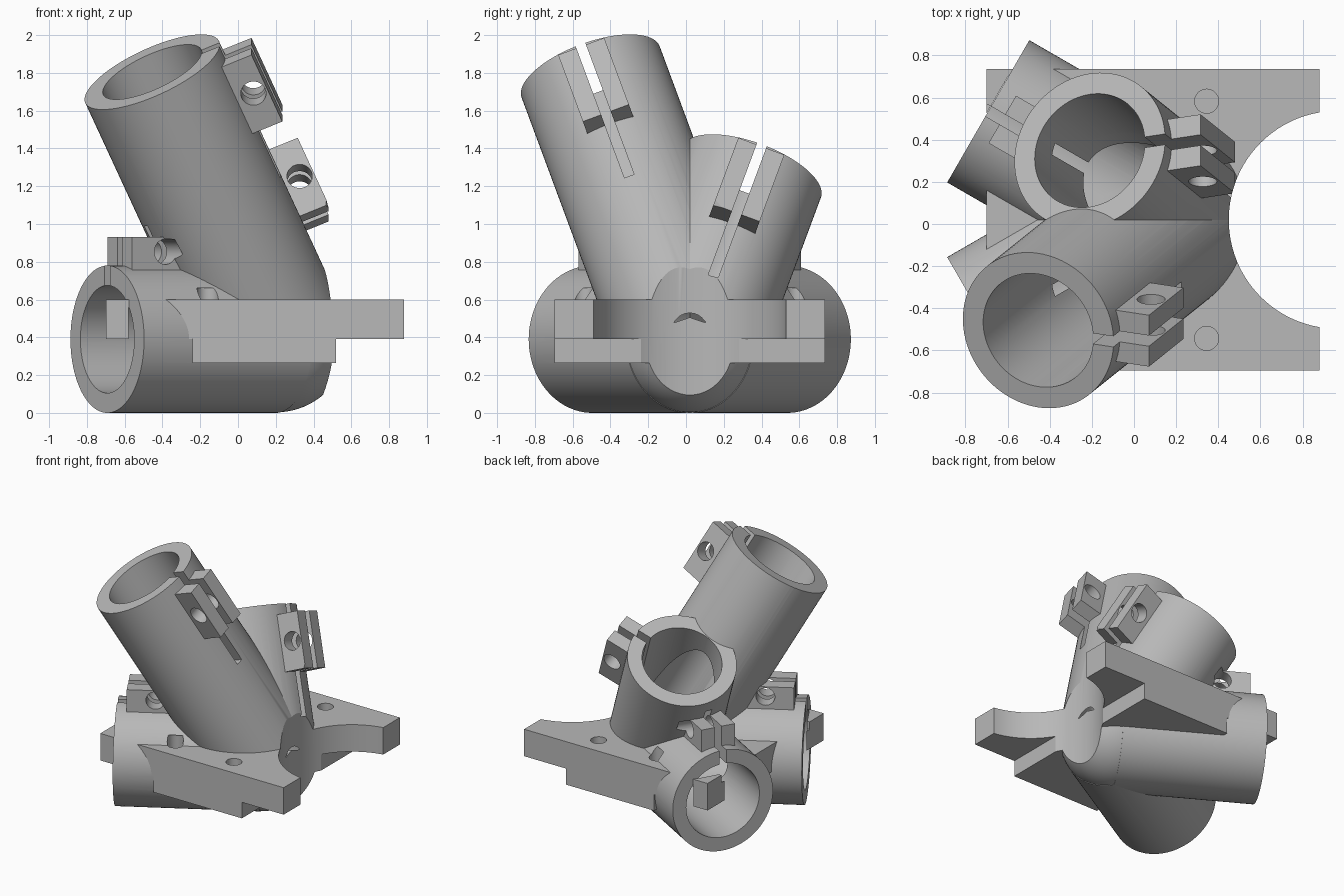
import bpy
import bmesh
import math
from mathutils import Matrix, Vector

cube = bpy.data.objects.get("Cube")
if cube:
    bpy.data.objects.remove(cube)

grey = bpy.data.materials.new("plain_grey")
grey.use_nodes = True
grey.diffuse_color = (0.48, 0.48, 0.48, 1)
grey.node_tree.nodes["Principled BSDF"].inputs["Base Color"].default_value = (0.48, 0.48, 0.48, 1)

MID_Y = 0.02                       # mirror plane of the joint
HUB = Vector((0.2, MID_Y, 0.39))   # where all tube axes meet
OUTER, INNER = 0.39, 0.285
TOP = 0.6


def make_object(name, bm):
    mesh = bpy.data.meshes.new(name)
    bm.to_mesh(mesh)
    bm.free()
    mesh.materials.append(grey)
    obj = bpy.data.objects.new(name, mesh)
    bpy.context.scene.collection.objects.link(obj)
    return obj


def box(name, low, high, frame=Matrix()):
    low, high = Vector(low), Vector(high)
    bm = bmesh.new()
    place = frame @ Matrix.Translation((low + high) / 2) @ Matrix.Diagonal((*(high - low), 1))
    bmesh.ops.create_cube(bm, size=1, matrix=place)
    return make_object(name, bm)


def rod(name, radius, z0, z1, frame=Matrix(), sides=96):
    bm = bmesh.new()
    bmesh.ops.create_cone(bm, cap_ends=True, segments=sides, radius1=radius, radius2=radius,
                          depth=z1 - z0, matrix=frame @ Matrix.Translation((0, 0, (z0 + z1) / 2)))
    return make_object(name, bm)


def tube_frame(axis, radial):
    """Local x points at the clamp, local z runs along the tube."""
    n = Vector(axis).normalized()
    e = Vector(radial)
    e = (e - n * e.dot(n)).normalized()
    return Matrix.Translation(HUB) @ Matrix((e, n.cross(e), n)).transposed().to_4x4()


def combine(body, tools, operation):
    for tool in tools:
        tool.hide_render = True
        mod = body.modifiers.new(tool.name, 'BOOLEAN')
        mod.operation = operation
        mod.solver = 'EXACT'
        mod.object = tool
        bpy.context.view_layer.objects.active = body
        bpy.ops.object.modifier_apply(modifier=mod.name)
        bpy.data.objects.remove(tool)


# Round hub at the crossing of the tubes
bm = bmesh.new()
bmesh.ops.create_uvsphere(bm, u_segments=64, v_segments=40, radius=OUTER - 0.003,
                          matrix=Matrix.Translation(HUB))
body = make_object("tube_joint", bm)

# Four tubes: axis, clamp direction, length
tubes = [
    ("tall_tube", (-0.398, -0.319, 0.86), (1, 0, 0), 1.645),
    ("short_tube", (-0.398, 0.319, 0.86), (1, 0, 0), 1.03),
    ("front_low_tube", (-0.866, -0.5, 0), (0, 0, 1), 1.03),
    ("back_low_tube", (-0.866, 0.5, 0), (0, 0, 1), 1.03),
]
solids, cutters = [], []
for name, axis, radial, length in tubes:
    f = tube_frame(axis, radial)
    solids.append(rod(name, OUTER, 0, length, f))
    solids.append(box(name + "_clamp", (0.33, -0.13, length - 0.487), (0.54, 0.13, length - 0.077), f))
    cutters.append(rod(name + "_bore", INNER, 0, length + 0.002, f))
    cutters.append(box(name + "_slit", (0.15, -0.027, length - 0.81), (0.6, 0.027, length + 0.02), f))
    # Bolt hole across the clamp
    across = f @ Matrix.Translation((0.463, 0, length - 0.28)) @ Matrix.Rotation(math.pi / 2, 4, 'X')
    cutters.append(rod(name + "_bolt_hole", 0.067, -0.2, 0.2, across, 40))

# Mounting plate with a thicker step underneath
solids.append(box("mount_plate", (-0.7, MID_Y - 0.715, 0.39), (0.88, MID_Y + 0.715, TOP)))
solids.append(box("plate_step", (-0.24, MID_Y - 0.715, 0.265), (0.52, MID_Y + 0.715, 0.45)))

# Round recess for the upright post, and blind screw holes
cutters.append(rod("post_recess", 0.517, -0.5, 2.5, Matrix.Translation((0.967, MID_Y, 0)), 128))
for x in (0.345, -0.16):
    for side in (-1, 1):
        spot = Matrix.Translation((x, MID_Y + side * 0.563, 0))
        cutters.append(rod("screw_hole", 0.057, 0.5, 0.66, spot, 40))

combine(body, solids, 'UNION')
combine(body, cutters, 'DIFFERENCE')

# Smooth the round walls, keep the cut edges crisp
body.data.materials.clear()
body.data.materials.append(grey)
for poly in body.data.polygons:
    poly.material_index = 0
bpy.ops.object.select_all(action='DESELECT')
body.select_set(True)
bpy.context.view_layer.objects.active = body
bpy.ops.object.shade_smooth_by_angle(angle=math.radians(25))
